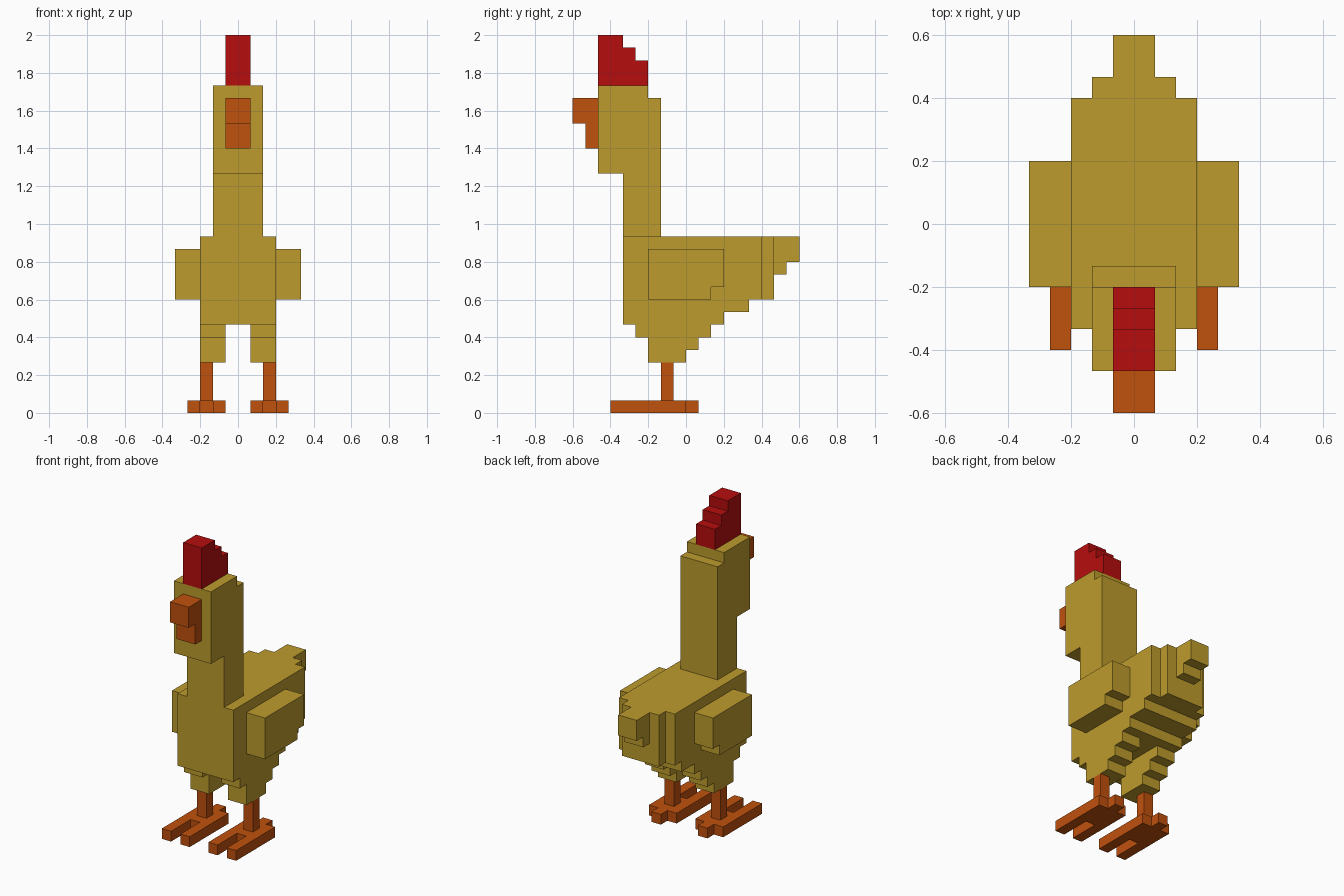
import bpy
import bmesh

if "Cube" in bpy.data.objects:
    bpy.data.objects.remove(bpy.data.objects["Cube"], do_unlink=True)

U = 1 / 15  # size of one block


def make_material(name, rgb):
    mat = bpy.data.materials.new(name)
    mat.use_nodes = True
    color = (*rgb, 1)
    mat.diffuse_color = color
    mat.node_tree.nodes["Principled BSDF"].inputs["Base Color"].default_value = color
    return mat


feather = make_material("golden_feather", (0.51, 0.33, 0.026))
orange = make_material("orange_skin", (0.53, 0.082, 0.004))
red = make_material("red_comb", (0.47, 0.004, 0.004))


def extrude(name, mat, outline, low, high, axis="x"):
    """Extrude a (y, z) outline along x, or an (x, y) outline along z."""
    bm = bmesh.new()
    verts = []
    for a, b in outline:
        co = (low, a, b) if axis == "x" else (a, b, low)
        verts.append(bm.verts.new([c * U for c in co]))
    face = bm.faces.new(verts)
    moved = bmesh.ops.extrude_face_region(bm, geom=[face])["geom"]
    step = (high - low) * U
    bmesh.ops.translate(bm, vec=(step, 0, 0) if axis == "x" else (0, 0, step),
                        verts=[g for g in moved if isinstance(g, bmesh.types.BMVert)])
    bmesh.ops.recalc_face_normals(bm, faces=bm.faces)
    mesh = bpy.data.meshes.new(name)
    bm.to_mesh(mesh)
    bm.free()
    mesh.materials.append(mat)
    obj = bpy.data.objects.new(name, mesh)
    bpy.context.collection.objects.link(obj)
    return obj


def pair(name, *args):
    """Build the left part and mirror it to the right."""
    obj = extrude(name, *args)
    mod = obj.modifiers.new("mirror", "MIRROR")
    mod.use_mirror_merge = False


def rect(a0, b0, a1, b1):
    return [(a0, b0), (a1, b0), (a1, b1), (a0, b1)]


# Body, rump and stepped tail
extrude("body", feather, [(-5, 7), (3, 7), (3, 8), (5, 8), (5, 9), (6, 9),
                          (6, 14), (-5, 14)], -3, 3)
extrude("rump", feather, rect(6, 9, 7, 14), -2, 2)
extrude("tail", feather, [(7, 11), (8, 11), (8, 12), (9, 12), (9, 14), (7, 14)], -1, 1)

# Head, beak and comb
extrude("neck_and_head", feather, [(-5, 14), (-2, 14), (-2, 25), (-3, 25), (-3, 26),
                                   (-7, 26), (-7, 19), (-5, 19)], -2, 2)
extrude("beak", orange, rect(-9, 23, -7, 25), -1, 1)
extrude("lower_beak", orange, rect(-8, 21, -7, 23), -1, 1)
extrude("comb", red, [(-7, 26), (-3, 26), (-3, 28), (-4, 28), (-4, 29), (-5, 29),
                      (-5, 30), (-7, 30)], -1, 1)

# Wings, thighs and legs
pair("wings", feather, [(-3, 9), (2, 9), (2, 10), (3, 10), (3, 13), (-3, 13)], 3, 5)
pair("thighs", feather, [(-4, 7), (-4, 6), (-3, 6), (-3, 4), (0, 4), (0, 5), (1, 5),
                         (1, 6), (2, 6), (2, 7)], 1, 3)
pair("legs", orange, rect(-2, 1, -1, 4), 2, 3)

# Feet with two front toes and a back spur
pair("feet", orange, [(1, -6), (2, -6), (2, -3), (3, -3), (3, -6), (4, -6), (4, 0),
                      (3, 0), (3, 1), (2, 1), (2, 0), (1, 0)], 0, 1, "z")
